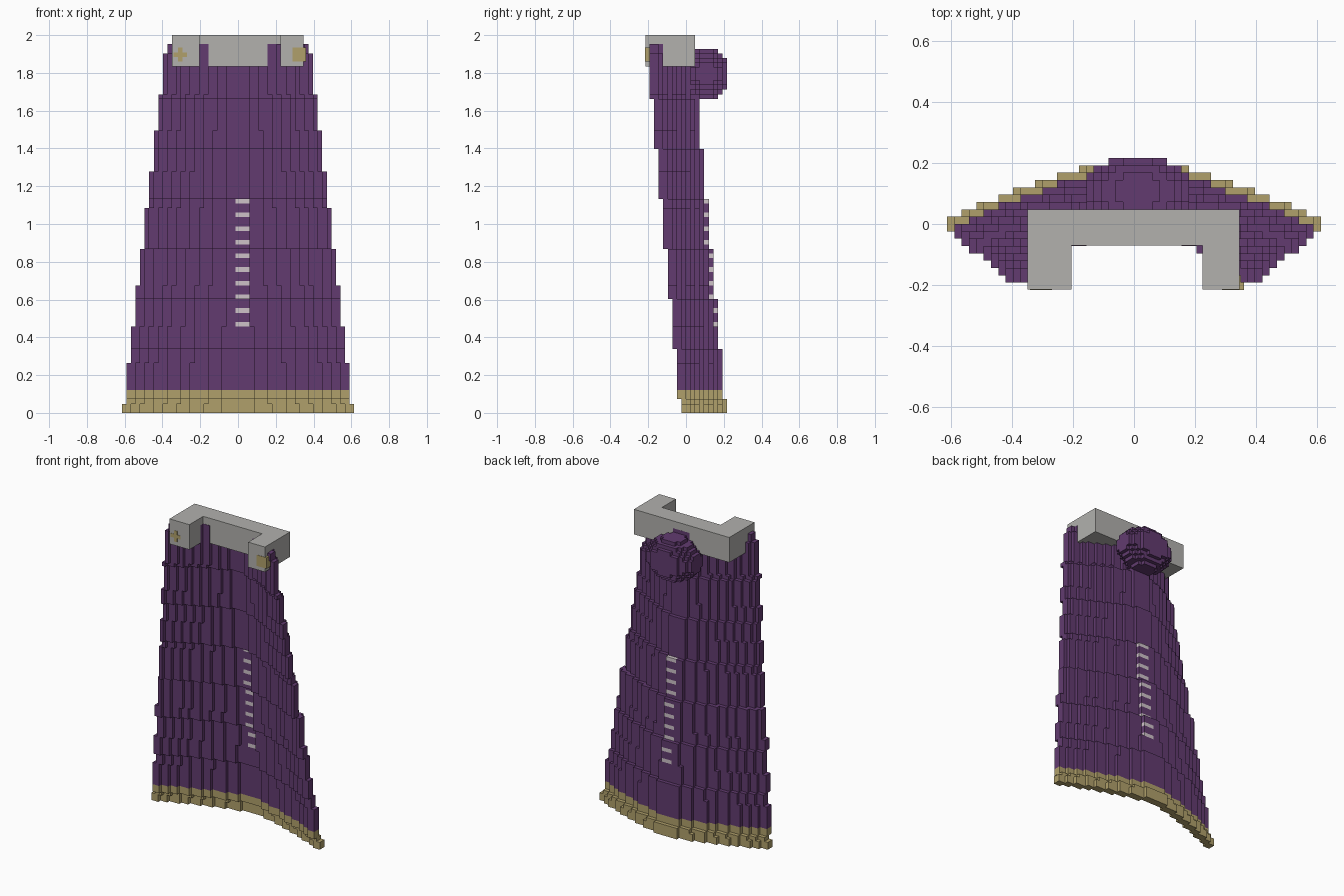
import bpy
import bmesh
import math

if "Cube" in bpy.data.objects:
    bpy.data.objects.remove(bpy.data.objects["Cube"])

V = 2 / 83  # size of one block


def material(name, rgb):
    m = bpy.data.materials.new(name)
    lin = [(c / 255 / 12.92) if c < 11 else ((c / 255 + 0.055) / 1.055) ** 2.4 for c in rgb]
    m.diffuse_color = (*lin, 1)
    m.use_nodes = True
    m.node_tree.nodes["Principled BSDF"].inputs["Base Color"].default_value = m.diffuse_color
    return m


PURPLE = material("purple_cloth", (98, 59, 112))
GOLD = material("dull_gold", (176, 160, 107))
GREY = material("light_grey", (178, 177, 174))
PALE = material("pale_trim", (207, 196, 201))

SIDES = {
    (1, 0, 0): ((1, 0, 0), (1, 1, 0), (1, 1, 1), (1, 0, 1)),
    (-1, 0, 0): ((0, 0, 0), (0, 0, 1), (0, 1, 1), (0, 1, 0)),
    (0, 1, 0): ((0, 1, 0), (0, 1, 1), (1, 1, 1), (1, 1, 0)),
    (0, -1, 0): ((0, 0, 0), (1, 0, 0), (1, 0, 1), (0, 0, 1)),
    (0, 0, 1): ((0, 0, 1), (1, 0, 1), (1, 1, 1), (0, 1, 1)),
    (0, 0, -1): ((0, 0, 0), (0, 1, 0), (1, 1, 0), (1, 0, 0)),
}


def finish(bm, name, mats):
    mesh = bpy.data.meshes.new(name)
    bm.to_mesh(mesh)
    bm.free()
    for m in mats:
        mesh.materials.append(m)
    ob = bpy.data.objects.new(name, mesh)
    bpy.context.collection.objects.link(ob)
    return ob


def block_shell(name, cells, mats, rule=lambda c: 0):
    """Outer skin of a set of grid cells; x cell 0 is centred on x = 0."""
    bm = bmesh.new()
    verts = {}
    for c in sorted(cells):
        for d, corners in SIDES.items():
            if tuple(a + b for a, b in zip(c, d)) in cells:
                continue
            loop = []
            for k in corners:
                p = tuple(a + b for a, b in zip(c, k))
                if p not in verts:
                    verts[p] = bm.verts.new(((p[0] - 0.5) * V, p[1] * V, p[2] * V))
                loop.append(verts[p])
            bm.faces.new(loop).material_index = rule(c)
    return finish(bm, name, mats)


# Cape: curved sheet, two blocks thick, narrowing and leaning forward as it rises
cape = set()
for k in range(81):
    half = 25 if k < 2 else 25 - (1 + math.floor((k - 1.5) / 8.55))
    lean = 0 if k < 3 else min(7, 1 + (k - 3) // 11)
    for i in range(-half, half + 1):
        u = abs(i) / half
        back = round(9.3 - 5.55 * u - 2.75 * u * u) - lean
        cape |= {(i, back - 1, k), (i, back - 2, k)}


def cape_colour(c):
    if c[2] < 5:
        return 1  # hem
    if 0 <= c[0] <= 2 and 19 <= c[2] <= 46 and (c[2] - 19) % 3 == 0:
        return 2  # ladder of pale dashes down the middle
    return 0


block_shell("cape", cape, [PURPLE, GOLD, PALE], cape_colour)

# Rolled hood at the back of the neck
hood = {(i, j, k)
        for i in range(-8, 10) for j in range(-1, 9) for k in range(68, 81)
        if ((i - 0.5) / 7.3) ** 2 + ((j - 4) / 5) ** 2 + ((k - 74) / 5.6) ** 2 <= 1}
block_shell("hood", hood, [PURPLE])

# Collar: U-shaped outline extruded upward
outline = [(-0.35, -0.215), (-0.205, -0.215), (-0.205, -0.07), (0.225, -0.07),
           (0.225, -0.215), (0.347, -0.215), (0.347, 0.048), (-0.35, 0.048)]
bm = bmesh.new()
base = bm.faces.new([bm.verts.new((x, y, 1.835)) for x, y in outline])
top = bmesh.ops.extrude_face_region(bm, geom=[base])
bmesh.ops.translate(bm, vec=(0, 0, 0.165),
                    verts=[g for g in top["geom"] if isinstance(g, bmesh.types.BMVert)])
bmesh.ops.recalc_face_normals(bm, faces=bm.faces)
finish(bm, "collar", [GREY])

# Clasps: small round gold studs on the collar ends
for side, cx in (("left", -0.305), ("right", 0.325)):
    disc = {(i, j, k) for i in range(-1, 2) for j in range(2) for k in range(-1, 2)
            if side == "right" or abs(i) + abs(k) < 2}
    ob = block_shell(side + "_clasp", disc, [GOLD])
    ob.location = (cx, -0.217, 1.885)
